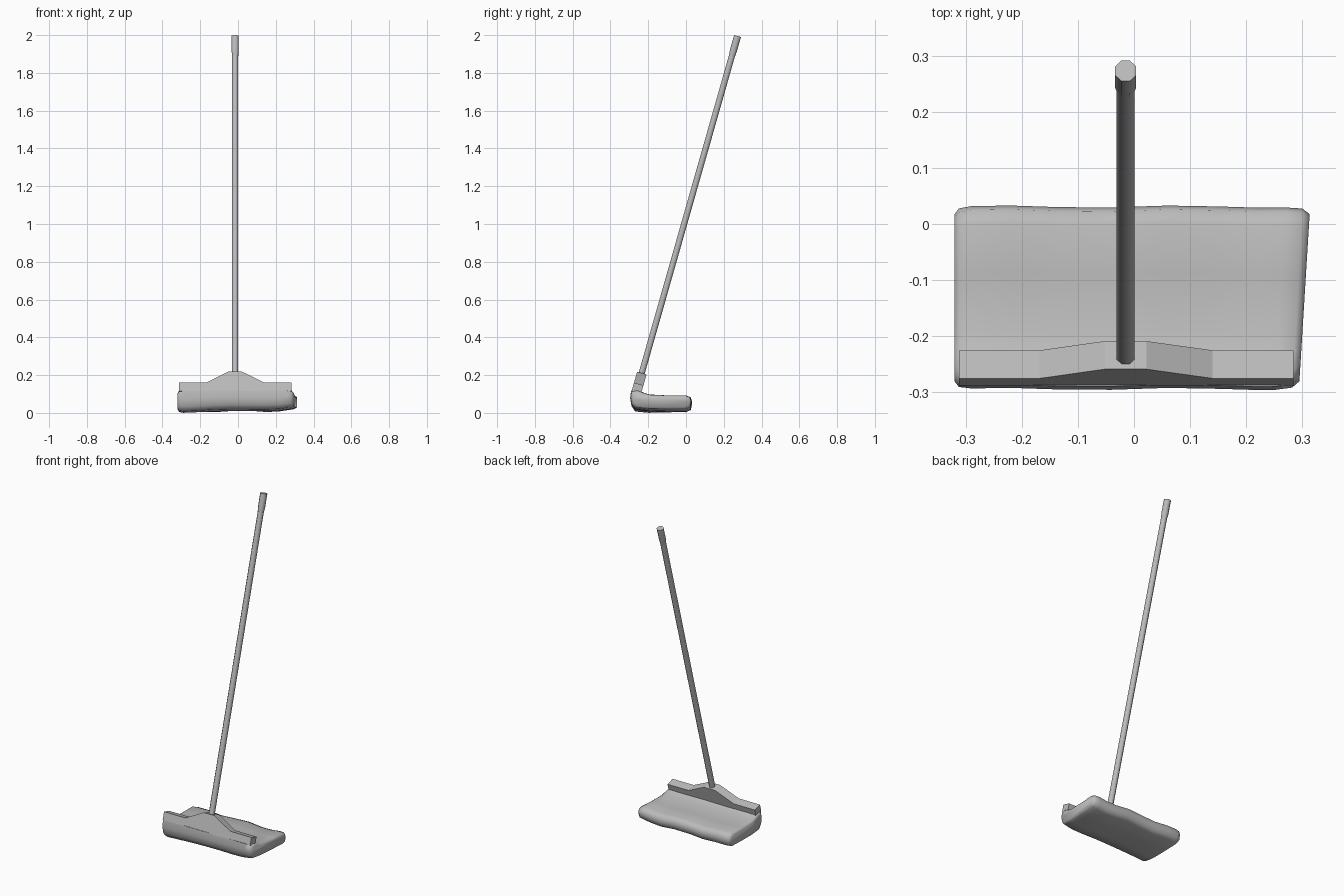
import bpy, bmesh, math
from mathutils import Vector

if "Cube" in bpy.data.objects:
    bpy.data.objects.remove(bpy.data.objects["Cube"])

grey = bpy.data.materials.new("plain grey")
grey.use_nodes = True
grey.diffuse_color = (0.5, 0.5, 0.5, 1)
grey.node_tree.nodes["Principled BSDF"].inputs["Base Color"].default_value = (0.5, 0.5, 0.5, 1)

CX = -0.015
FOOT, TOP = Vector((CX, -0.246, 0.17)), Vector((CX, 0.273, 1.995))
AXIS = (TOP - FOOT).normalized()
BACK = Vector((0, AXIS.z, -AXIS.y))


def finish(name, bm, smooth_angle=None):
    bmesh.ops.recalc_face_normals(bm, faces=bm.faces)
    mesh = bpy.data.meshes.new(name)
    bm.to_mesh(mesh)
    bm.free()
    mesh.materials.append(grey)
    obj = bpy.data.objects.new(name, mesh)
    bpy.context.collection.objects.link(obj)
    if smooth_angle:
        bpy.ops.object.select_all(action='DESELECT')
        obj.select_set(True)
        bpy.context.view_layer.objects.active = obj
        bpy.ops.object.shade_smooth_by_angle(angle=math.radians(smooth_angle))
    return obj


def loft(name, rings, smooth_angle):
    bm = bmesh.new()
    loops = [[bm.verts.new(p) for p in ring] for ring in rings]
    n = len(loops[0])
    for a, b in zip(loops, loops[1:]):
        for i in range(n):
            bm.faces.new((a[i], a[(i + 1) % n], b[(i + 1) % n], b[i]))
    bm.faces.new(loops[0])
    bm.faces.new(loops[-1])
    return finish(name, bm, smooth_angle)


def pole(name, stations, sides=8):
    # stations: distance from the top end, radius
    rings = []
    for dist, r in stations:
        c = TOP - AXIS * dist
        angles = [math.tau * (i + 0.5) / sides for i in range(sides)]
        rings.append([c + Vector((r * math.cos(a), 0, 0)) + BACK * r * math.sin(a) for a in angles])
    return loft(name, rings, 50)


# Leaning handle and its grip
length = (TOP - FOOT).length
pole("handle", [(length, 0.0175), (0.08, 0.0175)])
pole("grip", [(0.11, 0.0175), (0.08, 0.0205), (0.0, 0.0205)])

# Head bracket: stepped outline extruded along the tilted depth direction
outline = [(-0.312, 0.0), (-0.312, 0.047), (-0.168, 0.047), (-0.052, 0.107),
           (0.022, 0.107), (0.14, 0.047), (0.284, 0.047), (0.284, 0.0)]
origin = Vector((0, -0.288, 0.115))
bm = bmesh.new()
face = bm.faces.new([bm.verts.new(origin + Vector((x, 0, 0)) + AXIS * h) for x, h in outline])
ext = bmesh.ops.extrude_face_region(bm, geom=[face])
bmesh.ops.translate(bm, vec=BACK * 0.052,
                    verts=[v for v in ext["geom"] if isinstance(v, bmesh.types.BMVert)])
finish("head_bracket", bm)

# Soft cleaning cloth: profile in y and z, swept across x with gentle waviness
profile = [(-0.27, 0.022), (-0.288, 0.045), (-0.294, 0.08), (-0.288, 0.118), (-0.262, 0.122),
           (-0.228, 0.108), (-0.195, 0.096), (-0.09, 0.09), (0.0, 0.09), (0.024, 0.08),
           (0.031, 0.055), (0.025, 0.025), (0.0, 0.014), (-0.1, 0.013), (-0.2, 0.014)]
# stations: x, size, lift of the underside
stations = [(-0.32, 0.72, 0.0), (-0.312, 0.93, -0.008), (-0.29, 1, -0.01), (-0.22, 1, -0.006),
            (-0.13, 1, 0.002), (-0.04, 1, 0.005), (0.06, 1, 0.004), (0.15, 1, 0.004),
            (0.22, 1, 0.007), (0.27, 1, 0.012), (0.30, 0.94, 0.014), (0.313, 0.72, 0.014)]
rings = []
for x, size, lift in stations:
    ring = []
    for y, z in profile:
        back = (y + 0.29) / 0.32
        low = max(0.0, 1 - z / 0.12)
        # front right corner pulls in; underside and rear edge ripple
        px = x - (0.018 * (1 - back) if x > 0.25 else 0)
        pz = z + lift * low * (1 - 0.6 * back) + 0.005 * back * math.sin(22 * x + 1)
        py = y + 0.002 * math.sin(20 * x)
        ysize = 1 - (1 - size) * 0.3
        ring.append(Vector((px, -0.13 + (py + 0.13) * ysize, 0.06 + (pz - 0.06) * size)))
    rings.append(ring)
lowest = min(p.z for r in rings for p in r)
for r in rings:
    for p in r:
        p.z -= lowest * max(0, 1 - p.z / 0.12)
loft("cleaning_cloth", rings, 60)
